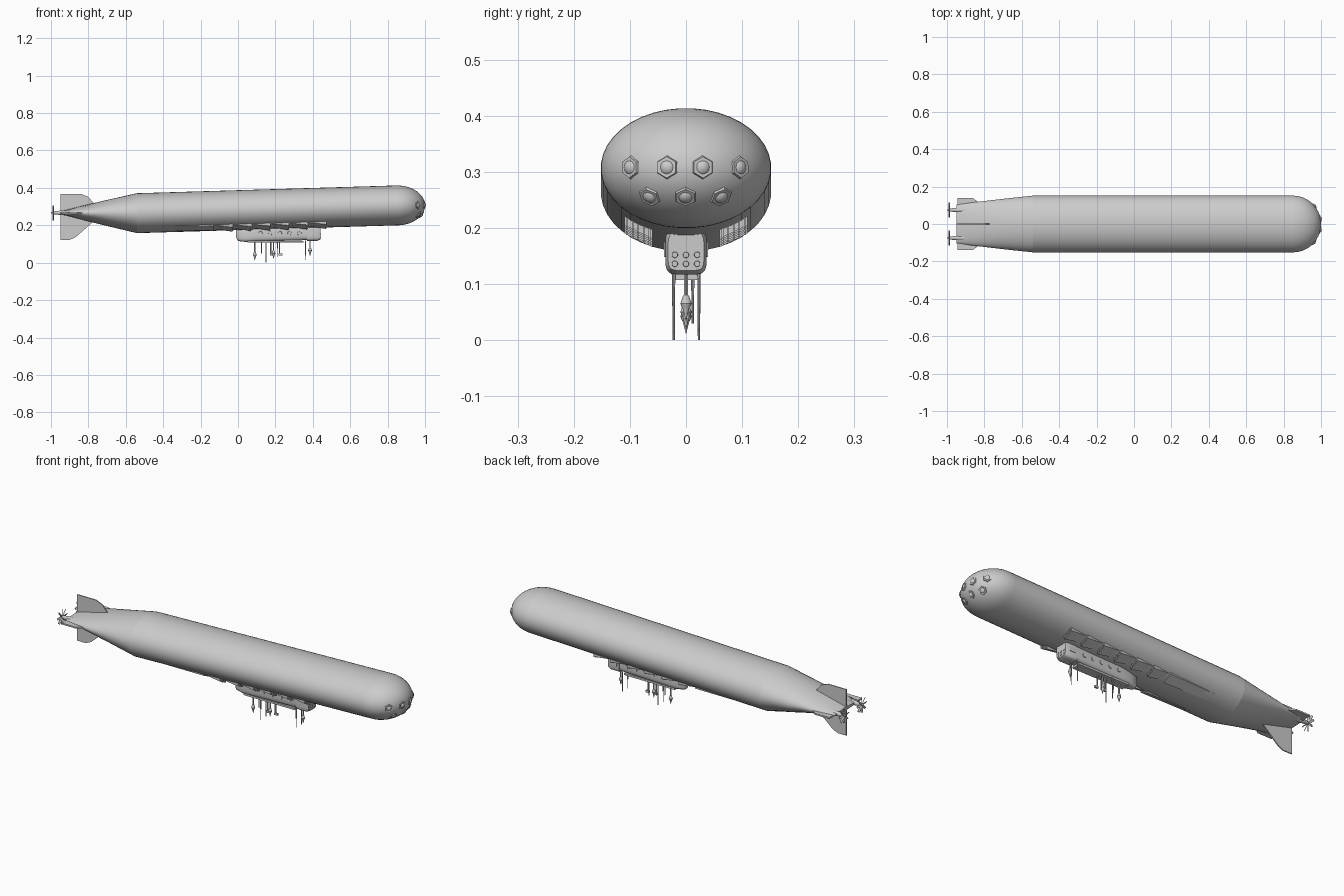
import bpy, bmesh, math
from mathutils import Vector, Matrix

cube = bpy.data.objects.get("Cube")
if cube:
    bpy.data.objects.remove(cube, do_unlink=True)

GREY = (0.6, 0.6, 0.6, 1)
mat = bpy.data.materials.new("hull grey")
mat.use_nodes = True
mat.diffuse_color = GREY
mat.node_tree.nodes["Principled BSDF"].inputs["Base Color"].default_value = GREY


def finish(name, bm, angle=35):
    """Turn a bmesh into a named, shaded object."""
    bmesh.ops.recalc_face_normals(bm, faces=bm.faces)
    me = bpy.data.meshes.new(name)
    bm.to_mesh(me)
    bm.free()
    me.materials.append(mat)
    ob = bpy.data.objects.new(name, me)
    bpy.context.collection.objects.link(ob)
    bpy.ops.object.select_all(action='DESELECT')
    ob.select_set(True)
    bpy.context.view_layer.objects.active = ob
    bpy.ops.object.shade_smooth_by_angle(angle=math.radians(angle))
    return ob


def loft(bm, stations, sides=32, power=1.0, y=0.0):
    """Skin rings given as (x, centre z, half width, half height)."""
    def bend(v):
        return math.copysign(abs(v) ** power, v)
    rings = []
    for x, cz, ry, rz in stations:
        ring = []
        for i in range(sides):
            a = math.tau * (i + 0.5) / sides
            ring.append(bm.verts.new((x, y + ry * bend(math.cos(a)), cz + rz * bend(math.sin(a)))))
        rings.append(ring)
    for r, s in zip(rings, rings[1:]):
        for i in range(sides):
            j = (i + 1) % sides
            bm.faces.new((r[i], r[j], s[j], s[i]))
    bm.faces.new(rings[0])
    bm.faces.new(rings[-1])


def box(bm, centre, size):
    m = Matrix.Translation(centre) @ Matrix.Diagonal((*size, 1))
    bmesh.ops.create_cube(bm, size=1, matrix=m)


def cone(bm, a, b, r1, r2, sides=12):
    """Tapered cylinder between two points."""
    a, b = Vector(a), Vector(b)
    d = b - a
    m = Matrix.Translation((a + b) / 2) @ d.to_track_quat('Z', 'Y').to_matrix().to_4x4()
    bmesh.ops.create_cone(bm, cap_ends=True, segments=sides, radius1=r1, radius2=r2,
                          depth=d.length, matrix=m)


def slab(bm, points, axis, thick):
    """Flat plate from an outline; axis 1 stands upright, axis 2 lies flat."""
    rows = []
    for s in (-thick / 2, thick / 2):
        rows.append([bm.verts.new((p, s, q) if axis == 1 else (p, q, 0.265 + s)) for p, q in points])
    bm.faces.new(rows[0])
    bm.faces.new(rows[1])
    n = len(points)
    for i in range(n):
        j = (i + 1) % n
        bm.faces.new((rows[0][i], rows[0][j], rows[1][j], rows[1][i]))


def axis_z(x):
    return 0.281 + 0.03 * x


W, H = 0.152, 0.107

# Main hull
bm = bmesh.new()
loft(bm, [(x, axis_z(x), W, H) for x in (-0.54, 0.85)], 40)
finish("main_hull", bm)

# Domed nose
bm = bmesh.new()
NOSE = 0.15
steps = [math.pi / 2 * i / 14 for i in range(14)] + [1.56]
loft(bm, [(0.85 + NOSE * math.sin(t), axis_z(0.85), W * math.cos(t), H * math.cos(t)) for t in steps], 40)
finish("nose_dome", bm)

# Tail flattening to a horizontal edge
bm = bmesh.new()
loft(bm, [(-0.95, 0.267, 0.104, 0.008), (-0.85, 0.267, 0.117, 0.033),
          (-0.7, 0.266, 0.135, 0.07), (-0.54, axis_z(-0.54), W, H)], 40)
finish("tail_cone", bm)

# Nose lamps in two rows, each with a collar
lamps = [(y, 0.308) for y in (-0.1, -0.034, 0.03, 0.097)] + [(y, 0.255) for y in (-0.065, -0.001, 0.063)]
bm = bmesh.new()
for y, z in lamps:
    dz = z - axis_z(0.85)
    x = 0.85 + NOSE * math.sqrt(1 - (y / W) ** 2 - (dz / H) ** 2)
    p = Vector((x, y, z))
    n = Vector(((x - 0.85) / NOSE ** 2, y / W ** 2, dz / H ** 2)).normalized()
    bmesh.ops.create_uvsphere(bm, u_segments=16, v_segments=10, radius=0.017,
                              matrix=Matrix.Translation(p - n * 0.010))
    cone(bm, p - n * 0.015, p + n * 0.002, 0.026, 0.019, 6)
finish("nose_lamps", bm)

# Tail fins
bm = bmesh.new()
slab(bm, [(-0.95, 0.27), (-0.95, 0.368), (-0.84, 0.368), (-0.80, 0.352), (-0.765, 0.31), (-0.75, 0.27)], 1, 0.006)
slab(bm, [(-0.95, 0.265), (-0.75, 0.265), (-0.77, 0.222), (-0.87, 0.135), (-0.9, 0.122), (-0.95, 0.122)], 1, 0.006)
for s in (-1, 1):
    slab(bm, [(-0.945, s * 0.07), (-0.945, s * 0.138), (-0.86, s * 0.138), (-0.83, s * 0.115), (-0.82, s * 0.07)], 2, 0.008)
finish("tail_fins", bm, 20)

# Engine pods with many-bladed propellers
for side, s in (("left", 1), ("right", -1)):
    y = s * 0.075
    bm = bmesh.new()
    loft(bm, [(-1.0, 0.267, 0.002, 0.002), (-0.985, 0.267, 0.008, 0.008), (-0.95, 0.267, 0.012, 0.012),
              (-0.88, 0.267, 0.016, 0.016), (-0.82, 0.267, 0.011, 0.011), (-0.76, 0.267, 0.002, 0.002)], 16, y=y)
    finish(side + "_engine_pod", bm)
    bm = bmesh.new()
    for i in range(8):
        a = math.tau * i / 8
        m = (Matrix.Translation((-0.987, y, 0.267)) @ Matrix.Rotation(a, 4, 'X')
             @ Matrix.Translation((0, 0, 0.022)) @ Matrix.Rotation(0.6, 4, 'Z')
             @ Matrix.Diagonal((0.003, 0.011, 0.036, 1)))
        bmesh.ops.create_cube(bm, size=1, matrix=m)
    finish(side + "_propeller", bm)


def under(x, y):
    return axis_z(x) - H * math.sqrt(1 - (y / W) ** 2)


# Rows of forward-facing air scoops with grilles and a tapering fairing behind
for side, s in (("left", 1), ("right", -1)):
    bm = bmesh.new()
    grille = bmesh.new()
    spans = [(0.47 - 0.1 * i, 0.37 - 0.1 * i, 0.016) for i in range(6)] + [(-0.13, -0.42, 0.008)]
    for x0, x1, drop in spans:
        front = [(x0, s * y, under(x0, y) + dz) for y, dz in
                 ((0.06, 0.01), (0.11, 0.01), (0.11, -drop), (0.06, -drop))]
        back = [(x1, s * y, under(x1, y) + dz) for y, dz in
                ((0.065, 0.01), (0.105, 0.01), (0.105, 0.001), (0.065, 0.001))]
        f = [bm.verts.new(p) for p in front]
        b = [bm.verts.new(p) for p in back]
        bm.faces.new(f)
        bm.faces.new(b)
        for i in range(4):
            j = (i + 1) % 4
            bm.faces.new((f[i], f[j], b[j], b[i]))
        if drop > 0.01:
            for k in range(5):
                y = 0.065 + 0.01 * k
                box(grille, (x0 + 0.002, s * y, under(x0, y) - 0.006), (0.004, 0.003, 0.018))
    finish(side + "_air_scoops", bm, 25)
    finish(side + "_scoop_grilles", grille)

# Gondola: long cabin, front cockpit and keel plate
bm = bmesh.new()
loft(bm, [(-0.012, 0.158, 0.008, 0.018), (0.0, 0.148, 0.02, 0.032), (0.04, 0.147, 0.03, 0.036),
          (0.1, 0.155, 0.035, 0.042), (0.38, 0.163, 0.035, 0.042)], 24, 0.55)
finish("gondola_cabin", bm)
bm = bmesh.new()
loft(bm, [(0.37, 0.158, 0.037, 0.041), (0.425, 0.158, 0.037, 0.041), (0.44, 0.158, 0.032, 0.034)], 24, 0.4)
finish("gondola_cockpit", bm)
bm = bmesh.new()
box(bm, (0.24, 0, 0.19), (0.34, 0.06, 0.03))
box(bm, (0.2, 0, 0.112), (0.3, 0.05, 0.01))
finish("gondola_mount", bm)

# Gondola windows and cockpit panes
bm = bmesh.new()
for s in (-1, 1):
    for i in range(5):
        x = 0.12 + 0.052 * i
        cone(bm, (x, s * 0.033, 0.158), (x, s * 0.038, 0.158), 0.011, 0.010, 16)
    box(bm, (0.4, s * 0.037, 0.162), (0.035, 0.004, 0.025))
for y in (-0.02, 0, 0.02):
    for z in (0.136, 0.152):
        cone(bm, (0.438, y, z), (0.443, y, z), 0.006, 0.005, 10)
finish("gondola_windows", bm)

# Slim masts under the gondola
bm = bmesh.new()
for x, y, z in ((0.15, 0.023, 0.0), (0.15, -0.022, 0.0), (0.36, 0.023, 0.015), (0.36, -0.022, 0.015),
                (0.125, 0, 0.05), (0.21, 0.012, 0.03)):
    cone(bm, (x, y, 0.12), (x, y, z), 0.003, 0.002, 8)
finish("slim_masts", bm)

# Hanging probes with a finned body and pointed tip
bm = bmesh.new()
for x, z in ((0.09, 0.012), (0.19, 0.02), (0.385, 0.035)):
    cone(bm, (x, 0, 0.12), (x, 0, z + 0.04), 0.004, 0.004, 10)
    cone(bm, (x, 0, z + 0.045), (x, 0, z + 0.03), 0.005, 0.010)
    cone(bm, (x, 0, z + 0.03), (x, 0, z + 0.022), 0.010, 0.007)
    cone(bm, (x, 0, z + 0.022), (x, 0, z), 0.006, 0.0005)
finish("hanging_probes", bm)

# Periscope masts with a forward foot
bm = bmesh.new()
for x in (0.175, 0.222):
    cone(bm, (x, 0, 0.12), (x, 0, 0.042), 0.004, 0.004, 10)
    box(bm, (x + 0.005, 0, 0.043), (0.02, 0.01, 0.01))
finish("periscopes", bm)
